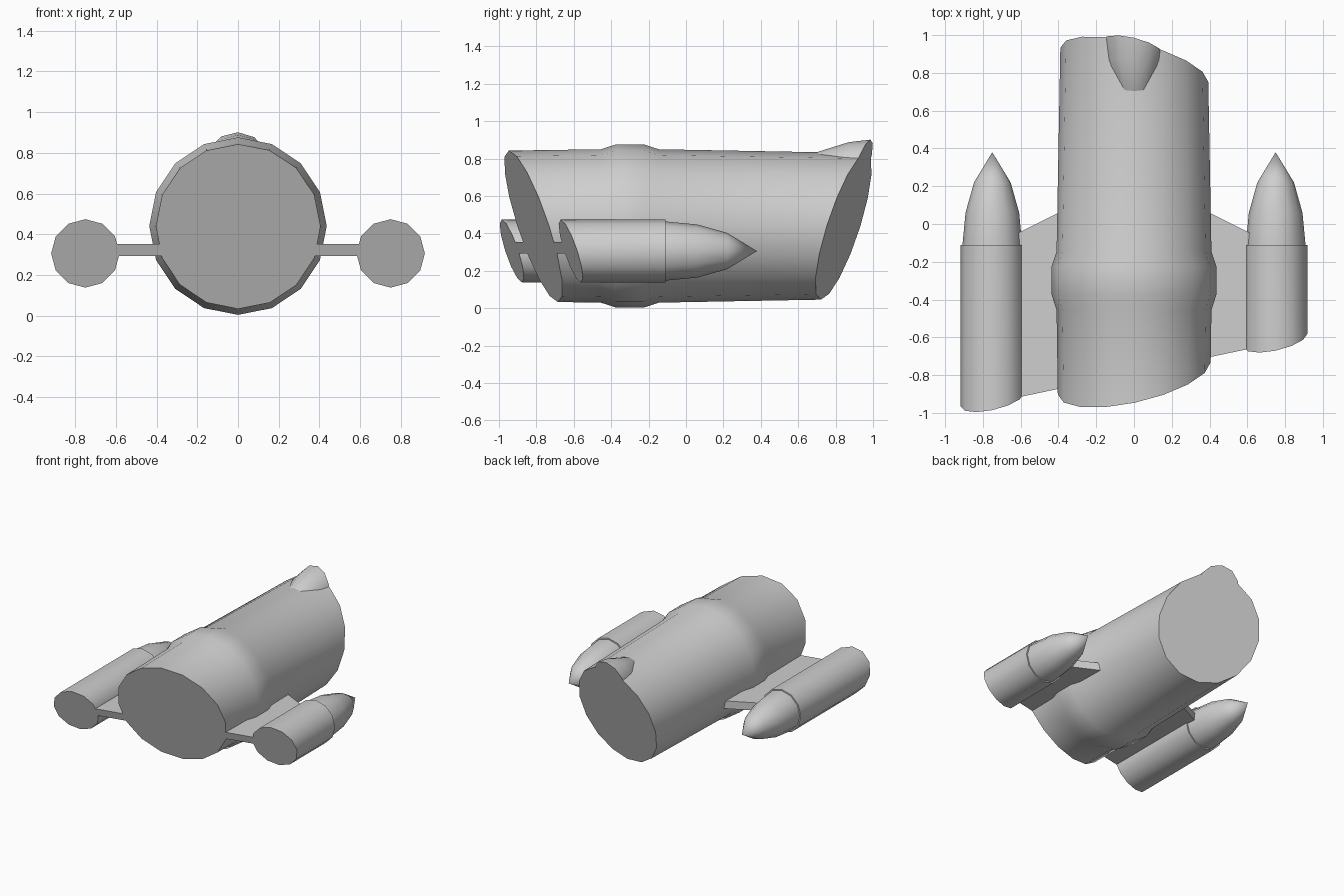
import bpy, bmesh, math
from mathutils import Vector

cube = bpy.data.objects.get("Cube")
if cube:
    bpy.data.objects.remove(cube, do_unlink=True)

grey = bpy.data.materials.new("plain grey")
grey.use_nodes = True
grey.diffuse_color = (0.62, 0.62, 0.62, 1)
grey.node_tree.nodes["Principled BSDF"].inputs["Base Color"].default_value = grey.diffuse_color

AXIS_Z = 0.44      # height of the hull axis
POD_Z = 0.306      # height of the side pods
# Slanted end planes: a point and the outward normal
FRONT = (Vector((0, -0.817, AXIS_Z)), Vector((0.21, -1, -0.323)))
BACK = (Vector((0, 0.843, AXIS_Z)), Vector((0.23, 1, -0.31)))


def finish(name, bm, cuts):
    """Slice with the end planes, cap the cuts, and make a smooth object."""
    for point, normal in cuts:
        geom = bm.verts[:] + bm.edges[:] + bm.faces[:]
        res = bmesh.ops.bisect_plane(bm, geom=geom, plane_co=point,
                                     plane_no=normal.normalized(), clear_outer=True)
        rim = [g for g in res["geom_cut"] if isinstance(g, bmesh.types.BMEdge)]
        bmesh.ops.edgeloop_fill(bm, edges=rim)
    bmesh.ops.recalc_face_normals(bm, faces=bm.faces)
    mesh = bpy.data.meshes.new(name)
    bm.to_mesh(mesh)
    bm.free()
    mesh.materials.append(grey)
    obj = bpy.data.objects.new(name, mesh)
    bpy.context.collection.objects.link(obj)
    bpy.ops.object.select_all(action="DESELECT")
    obj.select_set(True)
    bpy.context.view_layer.objects.active = obj
    bpy.ops.object.shade_smooth_by_angle(angle=math.radians(40))
    return obj


def lathe(name, profile, sides, x, z, cuts=()):
    """Closed solid turned around a line along y; profile is (y, radius)."""
    bm = bmesh.new()
    rings = []
    for y, r in profile:
        angles = [math.tau * i / sides for i in range(sides)]
        rings.append([bm.verts.new((x + r * math.sin(a), y, z + r * math.cos(a)))
                      for a in angles])
    for a, b in zip(rings, rings[1:]):
        for i in range(sides):
            j = (i + 1) % sides
            bm.faces.new((a[i], a[j], b[j], b[i]))
    bm.faces.new(rings[0])
    bm.faces.new(rings[-1])
    bmesh.ops.remove_doubles(bm, verts=bm.verts, dist=0.002)
    return finish(name, bm, cuts)


# Hull with a raised band
lathe("hull", [(-1.15, 0.4), (-0.455, 0.41), (-0.375, 0.436), (-0.225, 0.436),
               (-0.145, 0.41), (1.15, 0.386)], 16, 0, AXIS_Z, (FRONT, BACK))

# Fairing on top of the back end
lathe("top_fairing", [(0.55, 0.004), (0.71, 0.1), (0.87, 0.15), (1.0, 0.165),
                      (1.2, 0.168)], 12, 0, 0.738, (BACK,))

for side, label in ((1, "left"), (-1, "right")):
    # Side pod and its pointed nose
    x = 0.75 * side
    lathe(label + "_pod", [(-1.3, 0.168), (-0.11, 0.168)], 12, x, POD_Z, (FRONT,))
    lathe(label + "_pod_nose", [(-0.13, 0.158), (-0.11, 0.158), (0.06, 0.142),
                                (0.22, 0.097), (0.38, 0.0005)], 12, x, POD_Z)

    # Flat strut with a swept trailing edge
    bm = bmesh.new()
    outline = [(0.36, -1.3), (0.62, -1.3), (0.62, -0.05), (0.36, 0.08)]
    base = bm.faces.new([bm.verts.new((px * side, py, 0.293)) for px, py in outline])
    top = bmesh.ops.extrude_face_region(bm, geom=[base], use_keep_orig=True)["geom"]
    bmesh.ops.translate(bm, vec=(0, 0, 0.06),
                        verts=[g for g in top if isinstance(g, bmesh.types.BMVert)])
    finish(label + "_strut", bm, (FRONT,))
